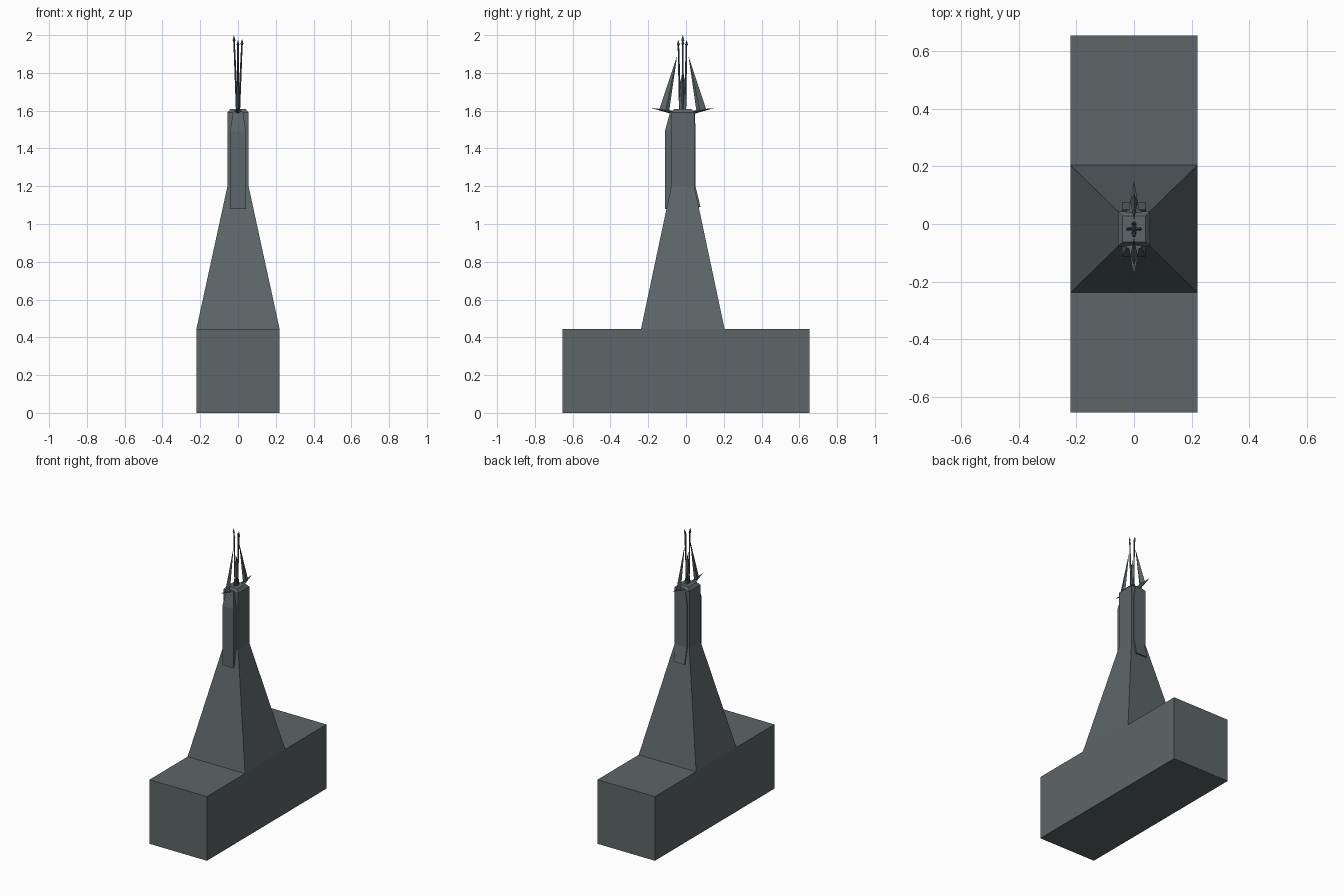
import bpy, bmesh
from mathutils import Vector

if "Cube" in bpy.data.objects:
    bpy.data.objects.remove(bpy.data.objects["Cube"])

CY = -0.017  # tower axis in y

slate = bpy.data.materials.new("slate grey")
slate.diffuse_color = (0.112, 0.132, 0.138, 1)
slate.use_nodes = True
slate.node_tree.nodes["Principled BSDF"].inputs["Base Color"].default_value = slate.diffuse_color


def finish(name, bm):
    bmesh.ops.recalc_face_normals(bm, faces=bm.faces)
    me = bpy.data.meshes.new(name)
    bm.to_mesh(me)
    bm.free()
    me.materials.append(slate)
    ob = bpy.data.objects.new(name, me)
    bpy.context.collection.objects.link(ob)
    return ob


def hull(name, points):
    """Convex solid around a few points."""
    bm = bmesh.new()
    for p in points:
        bm.verts.new(p)
    bmesh.ops.convex_hull(bm, input=bm.verts)
    bmesh.ops.dissolve_limit(bm, angle_limit=0.01, verts=bm.verts, edges=bm.edges)
    return finish(name, bm)


def loft(name, sections):
    """Rectangular sections (half width x, y min, y max, z) joined and capped."""
    bm = bmesh.new()
    rings = [[bm.verts.new(p) for p in ((-w, a, z), (w, a, z), (w, b, z), (-w, b, z))]
             for w, a, b, z in sections]
    for lo, hi in zip(rings, rings[1:]):
        for i in range(4):
            j = (i + 1) % 4
            bm.faces.new((lo[i], lo[j], hi[j], hi[i]))
    bm.faces.new(rings[0][::-1])
    bm.faces.new(rings[-1])
    return finish(name, bm)


# long plinth
loft("plinth", [(0.22, -0.655, 0.655, 0), (0.22, -0.655, 0.655, 0.445)])

# tapered tower, straight shaft and chamfered cap
loft("tower", [(0.22, -0.238, 0.204, 0.445), (0.056, -0.078, 0.044, 1.2),
               (0.056, -0.078, 0.044, 1.59), (0.04, -0.062, 0.028, 1.61)])

# raised strips on the front and back of the shaft
loft("front_pilaster", [(0.042, -0.112, -0.06, 1.08), (0.042, -0.112, -0.06, 1.49),
                        (0.026, -0.084, -0.06, 1.595)])
loft("back_pilaster", [(0.042, 0.02, 0.077, 1.09), (0.042, 0.02, 0.05, 1.2),
                       (0.042, 0.02, 0.05, 1.5), (0.026, 0.02, 0.047, 1.595)])

# leaning fins and outward spikes, front and back
for side, s in (("front", -1), ("back", 1)):
    def at(x, d, z):
        return (x, CY + s * d, z)
    hull(side + "_fin", [at(0, 0.03, 1.89), at(0, 0.125, 1.605), at(0, 0.072, 1.6),
                         at(0.012, 0.09, 1.602), at(-0.012, 0.09, 1.602)])
    hull(side + "_spike", [at(0, 0.17, 1.615), at(0, 0.075, 1.604), at(0, 0.06, 1.583),
                           at(0.018, 0.065, 1.595), at(-0.018, 0.065, 1.595),
                           at(0, 0.045, 1.597)])

# central blade
hull("central_blade", [(x, CY + y, 1.605) for x in (-0.009, 0.009) for y in (-0.018, 0.018)]
     + [(0, CY - 0.012, 1.75), (0, CY + 0.012, 1.75), (0, CY, 1.82)])


# spreading needles with small barbed heads
def needle(name, dx, dy, top):
    base, tip = Vector((dx * 0.25, CY + dy * 0.6, 1.605)), Vector((dx, CY + dy, top))
    neck = base.lerp(tip, 0.93)
    cross = [Vector(v) for v in ((1, 0, 0), (0, 1, 0), (-1, 0, 0), (0, -1, 0))]
    hull(name + "_rod", [base + c * 0.006 for c in cross] + [neck + c * 0.004 for c in cross])
    hull(name + "_head", [neck + c * 0.008 for c in cross] + [tip, base.lerp(tip, 0.9)])


needle("left_needle", -0.022, 0, 2.0)
needle("right_needle", 0.022, 0, 1.98)
needle("front_needle", 0, -0.024, 1.975)
needle("back_needle", 0, 0.02, 1.975)
